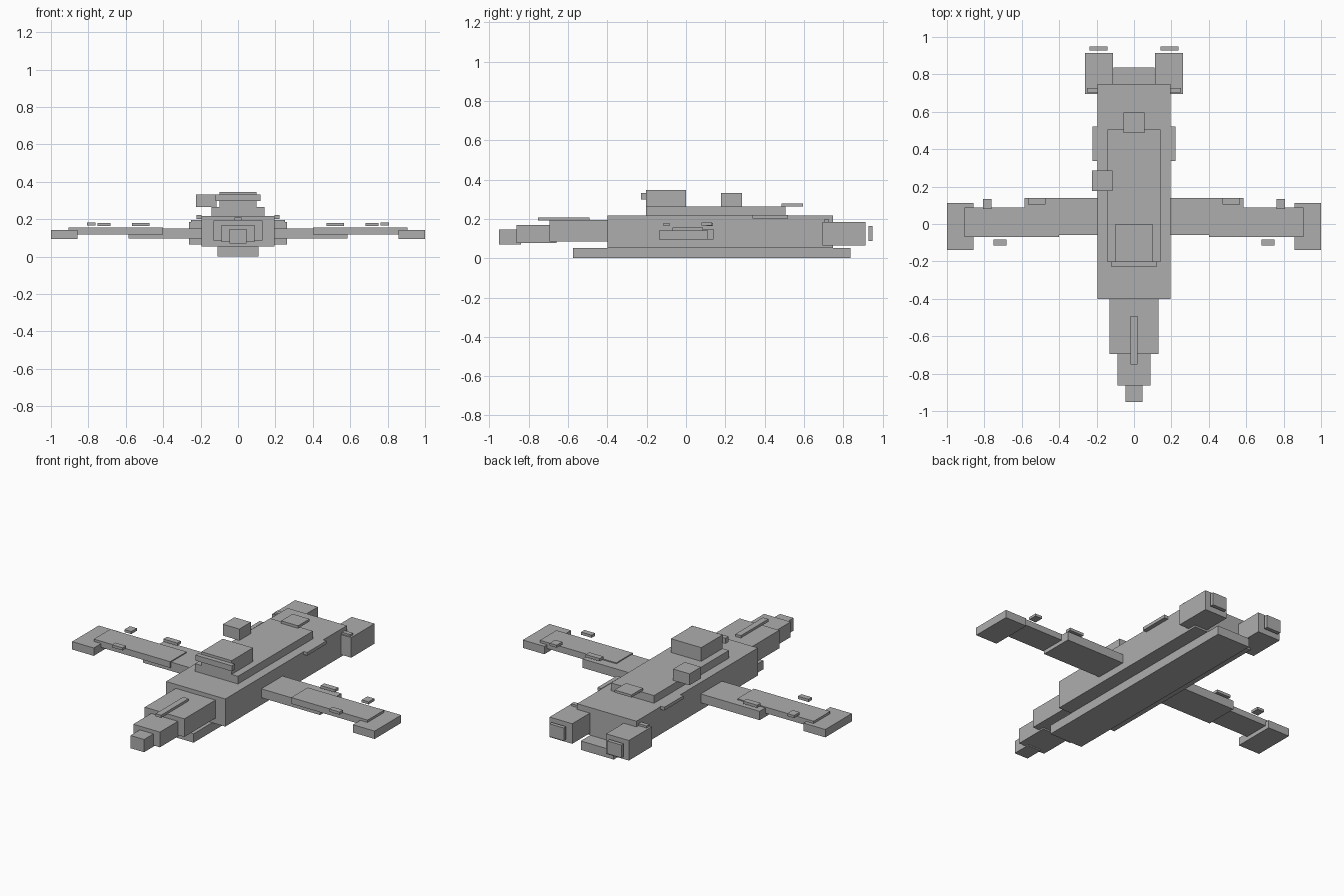
import bpy

grey = bpy.data.materials.new("hull_grey")
grey.diffuse_color = (0.42, 0.42, 0.42, 1)


def box(name, x, y, z):
    """Axis-aligned box from (min, max) ranges."""
    bpy.ops.mesh.primitive_cube_add(size=1)
    o = bpy.context.object
    o.name = name
    for v in o.data.vertices:
        v.co = [r[0] if c < 0 else r[1] for c, r in zip(v.co, (x, y, z))]
    o.data.materials.append(grey)
    return o


def centred(name, half_width, y, z):
    return box(name, (-half_width, half_width), y, z)


def pair(name, x, y, z):
    """Box on the right and its mirror on the left."""
    box("right_" + name, x, y, z)
    box("left_" + name, (-x[1], -x[0]), y, z)


# Main body
centred("hull", 0.196, (-0.40, 0.748), (0.053, 0.218))
centred("keel", 0.109, (-0.574, 0.838), (0.0, 0.053))

# Stepped nose
centred("nose_base", 0.131, (-0.694, -0.40), (0.086, 0.194))
centred("nose_middle", 0.088, (-0.863, -0.66), (0.077, 0.168))
centred("nose_tip", 0.045, (-0.951, -0.84), (0.070, 0.146))
centred("nose_ridge", 0.018, (-0.752, -0.492), (0.192, 0.208))

# Upper deck and bridge
centred("upper_deck", 0.142, (-0.203, 0.505), (0.216, 0.264))
centred("bridge", 0.100, (-0.203, -0.001), (0.264, 0.346))
centred("bridge_window", 0.120, (-0.230, -0.201), (0.298, 0.331))
centred("rear_hatch", 0.056, (0.487, 0.595), (0.264, 0.279))
box("side_turret", (-0.224, -0.115), (0.177, 0.286), (0.264, 0.332))

# Hull side rails
pair("side_rail", (0.196, 0.221), (0.338, 0.520), (0.202, 0.221))

# Engines
pair("engine", (0.112, 0.262), (0.695, 0.914), (0.064, 0.184))
pair("nozzle", (0.143, 0.238), (0.928, 0.950), (0.087, 0.164))
pair("engine_plate", (0.196, 0.250), (0.702, 0.728), (0.184, 0.196))

# Wings
pair("inner_wing", (0.13, 0.585), (-0.060, 0.140), (0.096, 0.149))
pair("outer_wing", (0.40, 0.905), (-0.069, 0.087), (0.118, 0.155))
pair("wing_tip", (0.857, 1.0), (-0.138, 0.113), (0.094, 0.141))

# Small guns hovering over the wings
pair("inner_gun", (0.474, 0.567), (0.104, 0.138), (0.164, 0.180))
pair("outer_gun", (0.762, 0.808), (0.080, 0.133), (0.166, 0.181))
pair("front_gun", (0.682, 0.752), (-0.115, -0.083), (0.164, 0.180))
